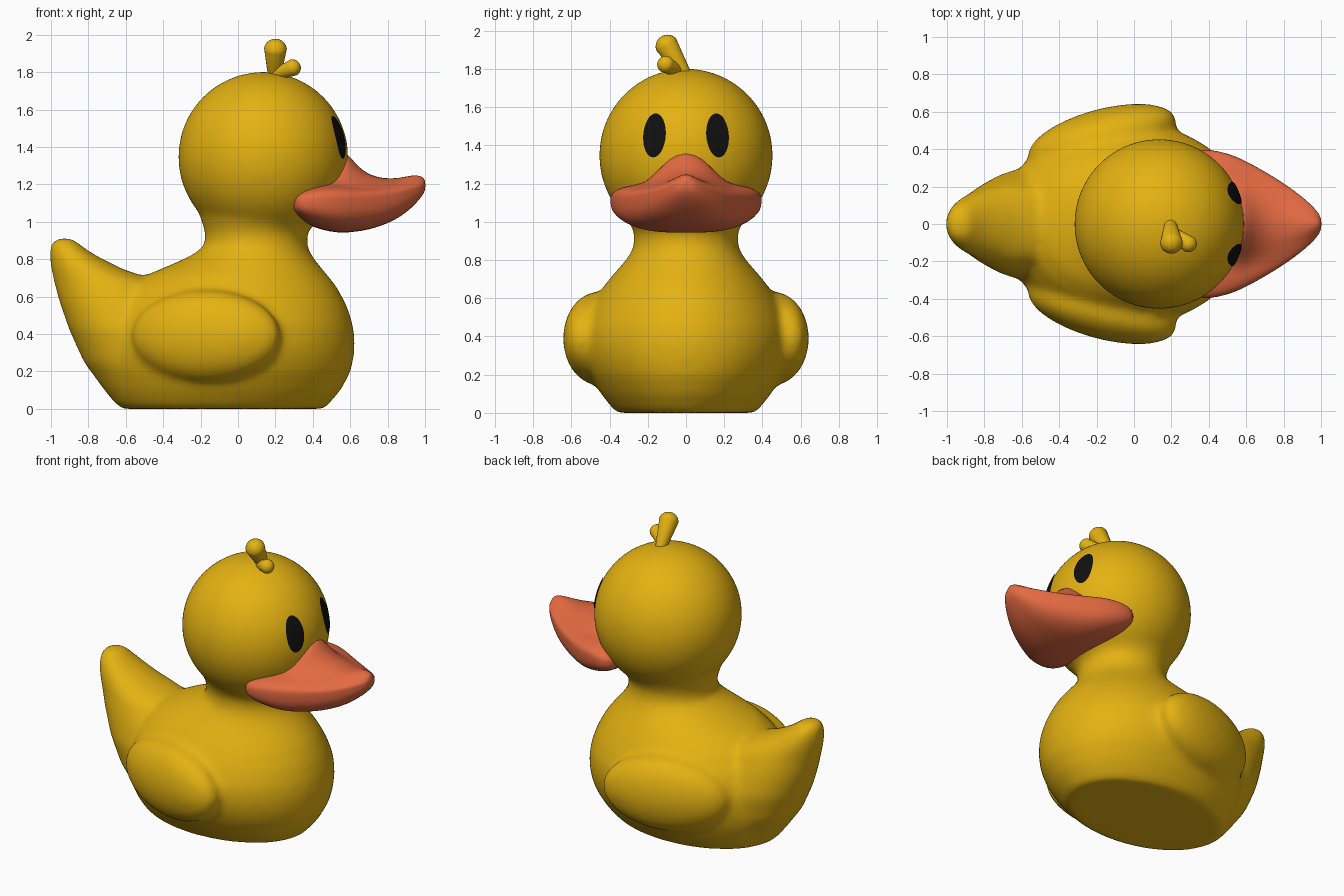
import bpy, bmesh, math
from mathutils import Vector, Matrix

if "Cube" in bpy.data.objects:
    bpy.data.objects.remove(bpy.data.objects["Cube"])


def material(name, colour):
    m = bpy.data.materials.new(name)
    m.diffuse_color = (*colour, 1)
    m.use_nodes = True
    m.node_tree.nodes["Principled BSDF"].inputs["Base Color"].default_value = m.diffuse_color
    return m


YELLOW = material("yellow", (0.775, 0.445, 0.006))
ORANGE = material("orange", (0.775, 0.144, 0.054))
BLACK = material("black", (0.005, 0.005, 0.005))
HEAD = Vector((0.135, 0, 1.347))
HEAD_R = 0.455


def finish(bm, name, mat):
    bmesh.ops.recalc_face_normals(bm, faces=bm.faces)
    mesh = bpy.data.meshes.new(name)
    bm.to_mesh(mesh)
    bm.free()
    mesh.shade_smooth()
    mesh.materials.append(mat)
    ob = bpy.data.objects.new(name, mesh)
    bpy.context.collection.objects.link(ob)
    return ob


def loft(bm, rings):
    rows = [[bm.verts.new(p) for p in ring] for ring in rings]
    n = len(rows[0])
    for a, b in zip(rows, rows[1:]):
        for i in range(n):
            j = (i + 1) % n
            bm.faces.new((a[i], a[j], b[j], b[i]))
    bm.faces.new(rows[0][::-1])
    bm.faces.new(rows[-1])


def ellipse_stack(bm, rows, n=64):
    # each row: height, back x, front x, half width
    angles = [2 * math.pi * i / n for i in range(n)]
    loft(bm, [[((x0 + x1) / 2 + (x1 - x0) / 2 * math.cos(a), w * math.sin(a), z)
               for a in angles] for z, x0, x1, w in rows])


# body, neck, tail, wings and head, fused into one smooth skin
bm = bmesh.new()
ellipse_stack(bm, [
    (0.0, -0.62, 0.46, 0.36), (0.03, -0.65, 0.49, 0.39), (0.1, -0.69, 0.55, 0.445),
    (0.2, -0.72, 0.603, 0.505), (0.28, -0.725, 0.62, 0.535), (0.36, -0.72, 0.625, 0.547),
    (0.45, -0.70, 0.615, 0.54), (0.55, -0.66, 0.583, 0.50), (0.65, -0.58, 0.53, 0.44),
    (0.72, -0.48, 0.475, 0.385), (0.77, -0.36, 0.432, 0.34), (0.82, -0.25, 0.395, 0.30),
    (0.87, -0.18, 0.37, 0.273), (0.94, -0.175, 0.37, 0.27), (1.02, -0.20, 0.43, 0.31),
    (1.1, -0.2, 0.45, 0.33)])
ellipse_stack(bm, [
    (0.02, -0.65, -0.2, 0.2), (0.1, -0.715, -0.2, 0.25), (0.25, -0.825, -0.2, 0.29),
    (0.42, -0.902, -0.2, 0.30), (0.57, -0.955, -0.3, 0.255), (0.68, -0.985, -0.42, 0.21),
    (0.75, -1.0, -0.62, 0.175), (0.81, -1.007, -0.74, 0.145), (0.86, -1.007, -0.82, 0.115),
    (0.895, -0.995, -0.86, 0.085), (0.915, -0.965, -0.895, 0.04)])
for s in (1, -1):
    bmesh.ops.create_uvsphere(
        bm, u_segments=48, v_segments=24, radius=1,
        matrix=Matrix.Translation((-0.17, 0.46 * s, 0.39))
        @ Matrix.Rotation(math.radians(15 * s), 4, 'Z')
        @ Matrix.Diagonal((0.41, 0.155, 0.245, 1)))
bmesh.ops.create_uvsphere(bm, u_segments=64, v_segments=32, radius=HEAD_R,
                          matrix=Matrix.Translation(HEAD))
body = finish(bm, "body_and_head", YELLOW)
rem = body.modifiers.new("fuse", 'REMESH')
rem.mode = 'VOXEL'
rem.voxel_size = 0.02
rem.use_smooth_shade = True
smo = body.modifiers.new("soften", 'SMOOTH')
smo.factor = 0.5
smo.iterations = 18

# beak: x, half width, edge z, shoulder z, ridge z, bottom z
stations = [
    (0.285, 0.31, 1.10, 1.13, 1.13, 1.06), (0.31, 0.375, 1.10, 1.17, 1.17, 1.03),
    (0.36, 0.402, 1.11, 1.197, 1.197, 0.99), (0.45, 0.392, 1.12, 1.207, 1.25, 0.955),
    (0.53, 0.368, 1.12, 1.207, 1.38, 0.942), (0.58, 0.345, 1.12, 1.20, 1.40, 0.942),
    (0.63, 0.32, 1.12, 1.195, 1.315, 0.947), (0.70, 0.28, 1.125, 1.19, 1.255, 0.958),
    (0.78, 0.232, 1.13, 1.19, 1.233, 0.983), (0.86, 0.177, 1.145, 1.195, 1.235, 1.02),
    (0.93, 0.12, 1.165, 1.205, 1.253, 1.075), (0.98, 0.07, 1.18, 1.215, 1.25, 1.13),
    (1.003, 0.03, 1.195, 1.215, 1.225, 1.17)]


def beak_ring(x, w, ze, zs, zt, zb, n=40):
    ring = []
    for i in range(n):
        a = 2 * math.pi * i / n
        c, s = math.cos(a), math.sin(a)
        y = w * math.copysign(abs(c) ** 0.7, c)
        lift = abs(s) ** 0.7
        if s >= 0:
            ridge = math.cos(math.pi / 2 * min(1, abs(y) / min(0.25, w))) ** 2
            z = ze + (zs - ze) * lift + (zt - zs) * ridge
        else:
            z = ze - (ze - zb) * lift
        ring.append((x, y, z))
    return ring


bm = bmesh.new()
loft(bm, [beak_ring(*s) for s in stations])
beak = finish(bm, "beak", ORANGE)
sub = beak.modifiers.new("round", 'SUBSURF')
sub.levels = sub.render_levels = 1

# eyes: thin oval patches that follow the head
for side, name in ((1, "left_eye"), (-1, "right_eye")):
    bm = bmesh.new()

    def eye_point(r, a):
        dz = 0.115 * r * math.sin(a)
        y = 0.165 + 0.059 * r * math.cos(a) - 0.06 * dz
        z = 1.452 + dz
        x = HEAD.x + math.sqrt((HEAD_R + 0.004) ** 2 - y * y - (z - HEAD.z) ** 2)
        return bm.verts.new((x, y * side, z))

    n = 32
    centre = eye_point(0, 0)
    rings = [[eye_point(k / 4, 2 * math.pi * i / n) for i in range(n)] for k in range(1, 5)]
    for i in range(n):
        j = (i + 1) % n
        bm.faces.new((centre, rings[0][i], rings[0][j]))
        for a, b in zip(rings, rings[1:]):
            bm.faces.new((a[i], b[i], b[j], a[j]))
    if sum(f.normal.x for f in bm.faces) == 0:
        bm.normal_update()
    eye = finish(bm, name, BLACK)
    if eye.data.polygons[0].normal.x < 0:
        eye.data.flip_normals()


# head tuft: two tapered capsules
def capsule(name, p0, r0, p1, r1):
    p0, p1 = Vector(p0), Vector(p1)
    turn = (p1 - p0).to_track_quat('Z', 'Y')
    bm = bmesh.new()
    bmesh.ops.create_uvsphere(bm, u_segments=24, v_segments=16, radius=1)
    for v in bm.verts:
        p, r = (p1, r1) if v.co.z > 0.01 else (p0, r0)
        v.co = p + turn @ (v.co * r)
    finish(bm, name, YELLOW)


capsule("tall_tuft", (0.195, -0.01, 1.78), 0.035, (0.2, -0.097, 1.917), 0.062)
capsule("short_tuft", (0.21, -0.05, 1.79), 0.032, (0.29, -0.105, 1.823), 0.046)
